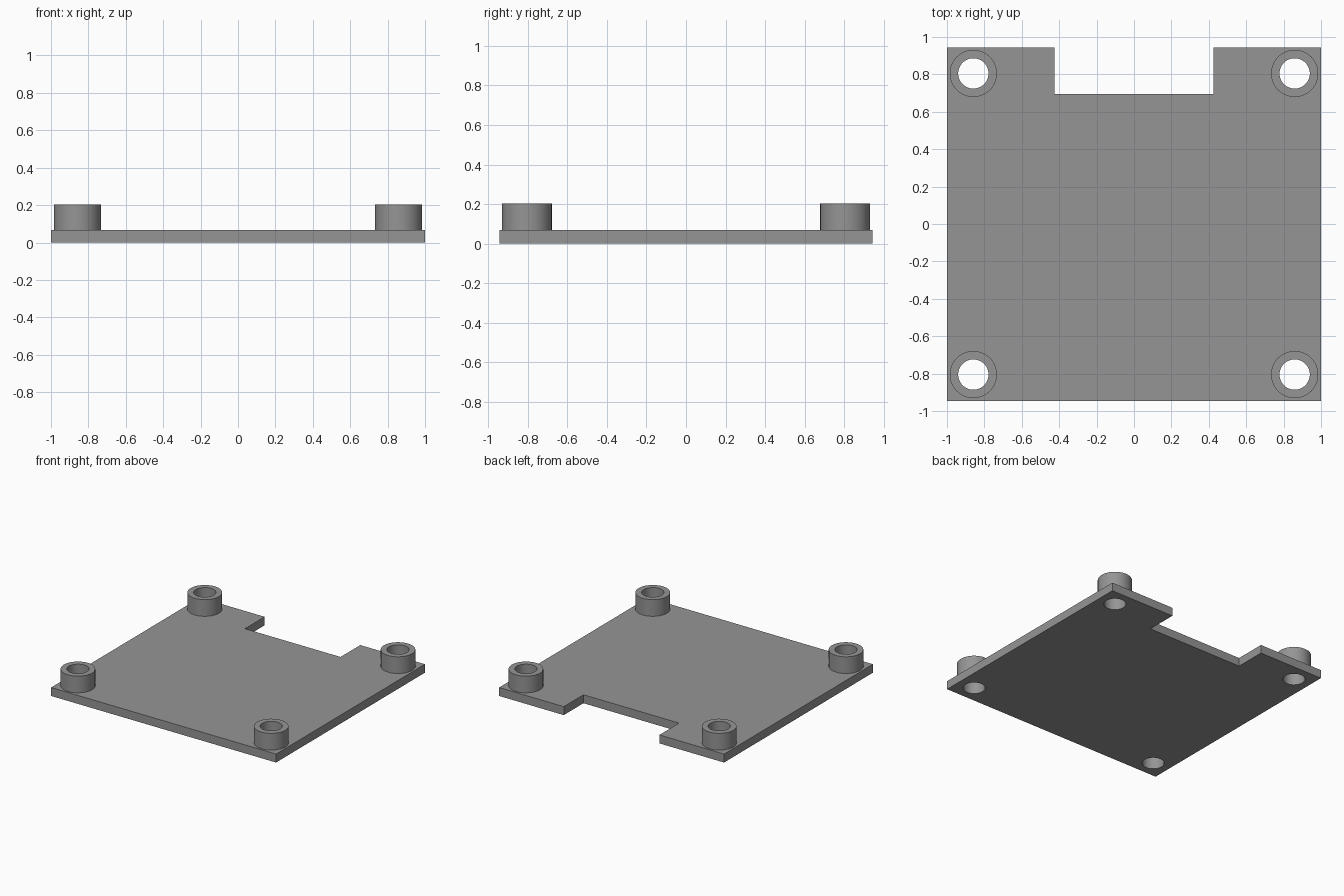
import bpy, bmesh, math

if "Cube" in bpy.data.objects:
    bpy.data.objects.remove(bpy.data.objects["Cube"])

HALF_X, HALF_Y = 1.0, 0.945
PLATE_H, TOP = 0.068, 0.202
POST_X, POST_Y = 0.859, 0.805
OUTER_R, HOLE_R = 0.126, 0.081
SIDES = 64

grey = bpy.data.materials.new("grey")
grey.diffuse_color = (0.3, 0.3, 0.3, 1)
grey.use_nodes = True
grey.node_tree.nodes["Principled BSDF"].inputs["Base Color"].default_value = grey.diffuse_color


def make_object(name, bm):
    bmesh.ops.recalc_face_normals(bm, faces=bm.faces)
    mesh = bpy.data.meshes.new(name)
    bm.to_mesh(mesh)
    bm.free()
    mesh.materials.append(grey)
    obj = bpy.data.objects.new(name, mesh)
    bpy.context.collection.objects.link(obj)
    return obj


def shade(obj):
    bpy.ops.object.select_all(action='DESELECT')
    obj.select_set(True)
    bpy.context.view_layer.objects.active = obj
    bpy.ops.object.shade_smooth_by_angle(angle=math.radians(30))


def ring(bm, x, y, z, r):
    return [bm.verts.new((x + r * math.cos(2 * math.pi * i / SIDES),
                          y + r * math.sin(2 * math.pi * i / SIDES), z))
            for i in range(SIDES)]


def bridge(bm, a, b):
    for i in range(SIDES):
        j = (i + 1) % SIDES
        bm.faces.new((a[i], a[j], b[j], b[i]))


posts = [(sx * POST_X, sy * POST_Y) for sx in (-1, 1) for sy in (-1, 1)]

# Base plate: notched outline extruded upward
outline = [(-HALF_X, -HALF_Y), (HALF_X, -HALF_Y), (HALF_X, HALF_Y), (0.425, HALF_Y),
           (0.425, 0.695), (-0.425, 0.695), (-0.425, HALF_Y), (-HALF_X, HALF_Y)]
bm = bmesh.new()
face = bm.faces.new([bm.verts.new((x, y, 0)) for x, y in outline])
extruded = bmesh.ops.extrude_face_region(bm, geom=[face])["geom"]
bmesh.ops.translate(bm, vec=(0, 0, PLATE_H),
                    verts=[v for v in extruded if isinstance(v, bmesh.types.BMVert)])
plate = make_object("base_plate", bm)

# Hole cutters, run through the plate under each standoff
bm = bmesh.new()
for x, y in posts:
    low, high = ring(bm, x, y, -0.1, HOLE_R), ring(bm, x, y, 0.3, HOLE_R)
    bridge(bm, low, high)
    bm.faces.new(low)
    bm.faces.new(high)
cutter = make_object("hole_cutter", bm)
cutter.hide_render = True
cutter.hide_set(True)
cut = plate.modifiers.new("holes", 'BOOLEAN')
cut.operation = 'DIFFERENCE'
cut.solver = 'EXACT'
cut.object = cutter
bpy.context.view_layer.objects.active = plate
bpy.ops.object.modifier_apply(modifier=cut.name)
bpy.data.objects.remove(cutter)
shade(plate)

# Hollow standoffs, open onto the plate holes
for n, (x, y) in enumerate(posts, 1):
    bm = bmesh.new()
    loops = [ring(bm, x, y, z, r) for r, z in
             ((HOLE_R, PLATE_H), (HOLE_R, TOP), (OUTER_R, TOP), (OUTER_R, PLATE_H))]
    for a, b in zip(loops, loops[1:]):
        bridge(bm, a, b)
    post = make_object(f"standoff_{n}", bm)
    # Open shell: make the outer wall face outward
    mesh = post.data
    wall = mesh.polygons[-1]
    if wall.normal.x * (wall.center.x - x) + wall.normal.y * (wall.center.y - y) < 0:
        mesh.flip_normals()
    shade(post)
